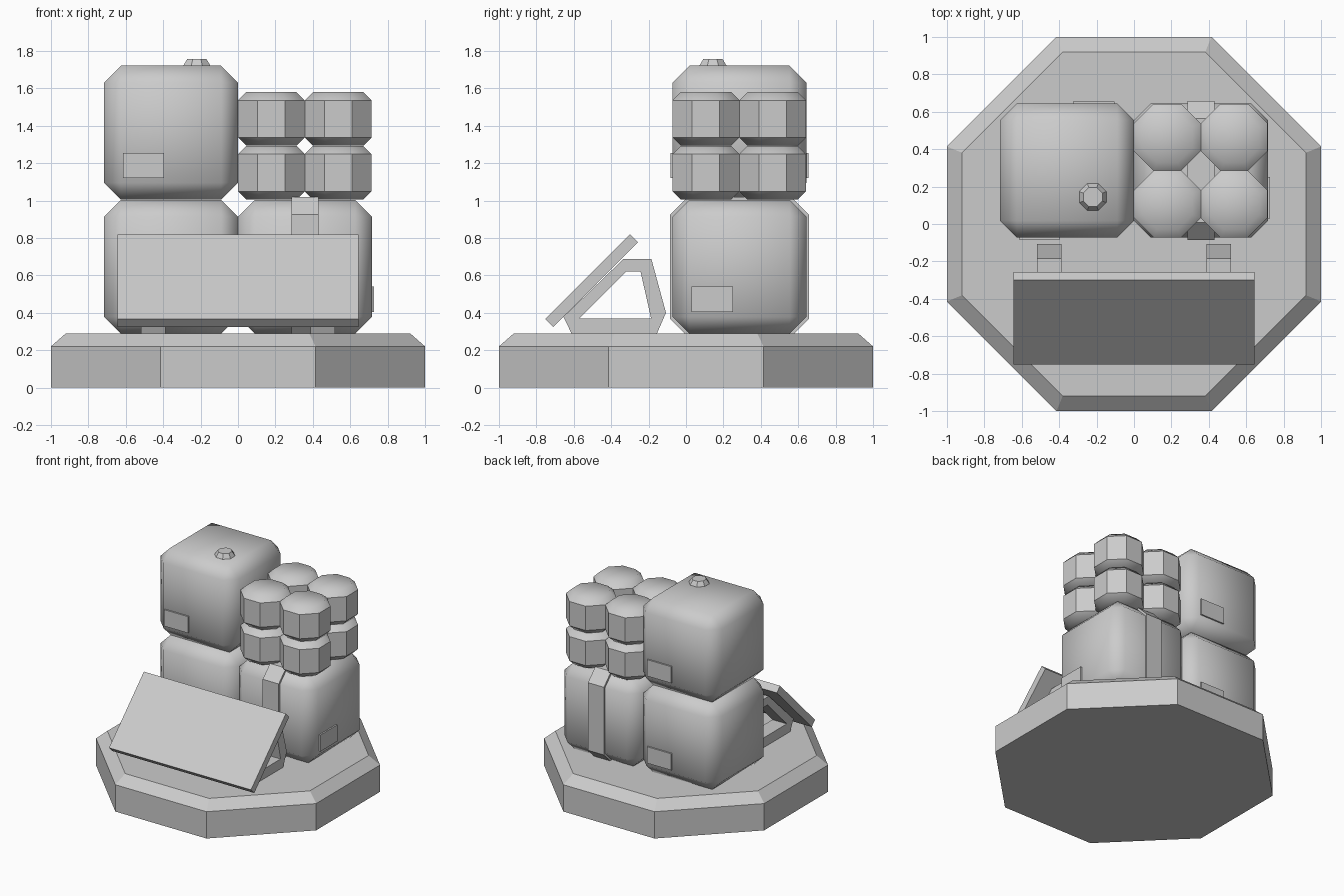
import bpy, bmesh, math
from mathutils import Vector

if "Cube" in bpy.data.objects:
    bpy.data.objects.remove(bpy.data.objects["Cube"])

grey = bpy.data.materials.new("plain grey")
grey.diffuse_color = (0.6, 0.6, 0.6, 1)
grey.use_nodes = True
grey.node_tree.nodes["Principled BSDF"].inputs["Base Color"].default_value = grey.diffuse_color


def finish(bm, name, smooth=None):
    """Turn a bmesh into an object; smooth is an angle limit in degrees."""
    bmesh.ops.recalc_face_normals(bm, faces=bm.faces)
    if smooth:
        for f in bm.faces:
            f.smooth = True
        for e in bm.edges:
            if len(e.link_faces) == 2 and e.calc_face_angle(0) > math.radians(smooth):
                e.smooth = False
    me = bpy.data.meshes.new(name)
    bm.to_mesh(me)
    bm.free()
    me.materials.append(grey)
    ob = bpy.data.objects.new(name, me)
    bpy.context.collection.objects.link(ob)
    return ob


def box(name, lo, hi, bevel=0, smooth=None):
    bm = bmesh.new()
    bmesh.ops.create_cube(bm, size=1)
    lo, hi = Vector(lo), Vector(hi)
    for v in bm.verts:
        v.co = Vector((l + (c + 0.5) * (h - l) for c, l, h in zip(v.co, lo, hi)))
    if bevel:
        bmesh.ops.bevel(bm, geom=bm.edges[:], offset=bevel, segments=1,
                        affect='EDGES', profile=0.5)
    return finish(bm, name, smooth)


def octagon_stack(name, x, y, rings, sharp_sides=False):
    """Octagonal solid from (apothem, z) rings, flat sides facing the axes."""
    bm = bmesh.new()
    loops = []
    for r, z in rings:
        k = r / math.cos(math.pi / 8)
        loops.append([bm.verts.new((x + k * math.cos((i + .5) * math.pi / 4),
                                    y + k * math.sin((i + .5) * math.pi / 4), z))
                      for i in range(8)])
    for a, b in zip(loops, loops[1:]):
        for i in range(8):
            j = (i + 1) % 8
            bm.faces.new((a[i], a[j], b[j], b[i]))
    bm.faces.new(loops[0][::-1])
    bm.faces.new(loops[-1])
    ob_bm = bm
    if sharp_sides:  # rounded caps, crisp upright walls
        bmesh.ops.recalc_face_normals(bm, faces=bm.faces)
        caps = [f for f in bm.faces if len(f.verts) == 8]
        bmesh.ops.poke(bm, faces=caps)
        for f in bm.faces:
            f.smooth = abs(f.normal.z) > 0.1
        bm.normal_update()
        for f in bm.faces:
            if abs(f.normal.z) < 0.1:
                f.smooth = False
                for e in f.edges:
                    e.smooth = False
            else:
                f.smooth = True
    return finish(ob_bm, name)


def prism(name, x0, x1, outer, inner):
    """Ring-shaped yz profile pushed along x (outer and inner have equal counts)."""
    bm = bmesh.new()
    rows = [[bm.verts.new((x, y, z)) for y, z in pts]
            for x, pts in ((x0, outer), (x1, outer), (x1, inner), (x0, inner))]
    n = len(outer)
    for k in range(4):
        a, b = rows[k], rows[(k + 1) % 4]
        for i in range(n):
            j = (i + 1) % n
            bm.faces.new((a[i], a[j], b[j], b[i]))
    return finish(bm, name)


# eight-sided base with chamfered rim
octagon_stack("base", 0, 0, [(1, 0), (1, 0.22), (0.92, 0.29)])

# three large crates
Y0, Y1, S = -0.072, 0.644, 0.716
for name, x, z in (("lower_left_crate", -S, 0.288), ("right_crate", 0, 0.288),
                   ("upper_left_crate", -S, 1.005)):
    box(name, (x, Y0, z), (x + S, Y1, z + S), 0.09, smooth=80)

# label plates low on the crates
for name, z in (("lower", 0.405), ("upper", 1.12)):
    box(name + "_front_plate", (-0.615, Y0 - 0.012, z), (-0.395, Y0 + 0.01, z + 0.135))
    box(name + "_back_plate", (-0.325, Y1 - 0.01, z), (-0.105, Y1 + 0.012, z + 0.135))
box("right_side_plate", (S - 0.01, 0.03, 0.405), (S + 0.012, 0.25, 0.54))

# strap wrapped around the right crate


def cut_square(h, c):
    cy, cz = (Y0 + Y1) / 2, 0.288 + S / 2
    q = h - c
    return [(cy + a, cz + b) for a, b in ((-q, -h), (q, -h), (h, -q), (h, q),
                                          (q, h), (-q, h), (-h, q), (-h, -q))]


prism("strap", 0.285, 0.43, cut_square(0.372, 0.094), cut_square(0.34, 0.09))

# filler cap on the upper crate
octagon_stack("filler_cap", -0.22, 0.144, [(0.072, 1.715), (0.072, 1.722), (0.051, 1.757)])

# eight small octagonal barrels in two layers
R, C = 0.1785, 0.043
for layer, z in (("lower", 1.006), ("upper", 1.294)):
    for i, x in enumerate((R, 3 * R)):
        for j, y in enumerate((Y0 + R, Y0 + 3 * R)):
            octagon_stack(f"{layer}_barrel_{i}{j}", x, y,
                          [(R - C, z), (R, z + C), (R, z + 0.285 - C), (R - C, z + 0.285)],
                          sharp_sides=True)

# tilted panel
panel = box("tilted_panel", (-0.645, -0.32, -0.03), (0.645, 0.32, 0.03))
panel.location = (0, -0.505, 0.572)
panel.rotation_euler.x = math.radians(45)

# two open support brackets under the panel
outer = [(-0.61, 0.285), (-0.157, 0.285), (-0.107, 0.40), (-0.185, 0.687),
         (-0.335, 0.687), (-0.655, 0.378)]
inner = [(-0.568, 0.37), (-0.187, 0.37), (-0.187, 0.372), (-0.243, 0.62),
         (-0.32, 0.62), (-0.567, 0.372)]
for name, x in (("left_bracket", -0.518), ("right_bracket", 0.388)):
    prism(name, x, x + 0.13, outer, inner)
